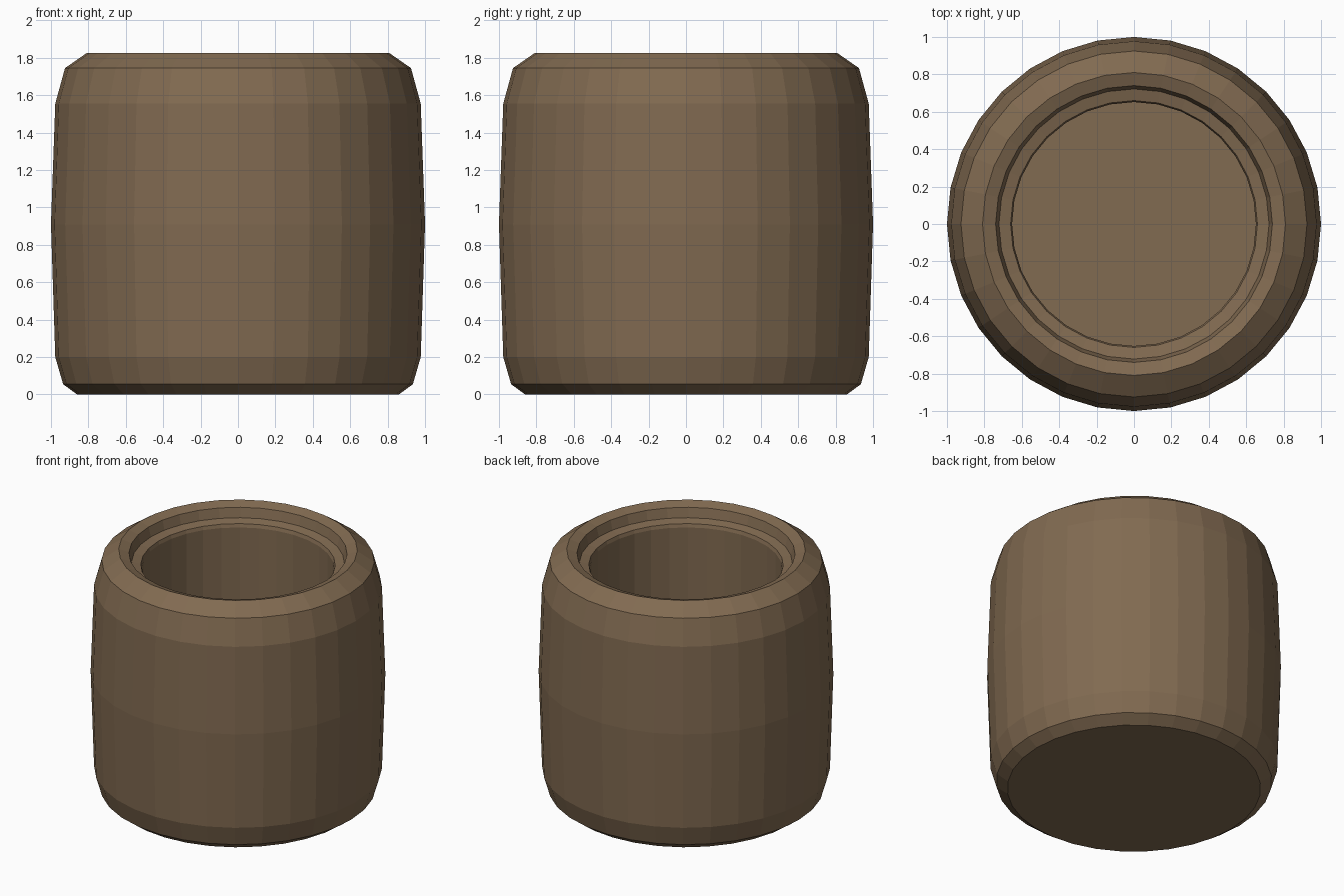
import bpy, bmesh
from math import cos, sin, tau

if "Cube" in bpy.data.objects:
    bpy.data.objects.remove(bpy.data.objects["Cube"])

SIDES = 32

# Profile (radius, height): base, bulging outer wall, rim, lid seat, inner wall, floor
PROFILE = [
    (0.86, 0.0), (0.935, 0.055), (0.977, 0.2), (1.0, 0.91), (0.977, 1.555),
    (0.925, 1.745), (0.81, 1.825), (0.74, 1.80), (0.722, 1.73),
    (0.66, 1.715), (0.652, 1.69), (0.652, 0.17),
]


def lathe(name, profile, sides, material):
    bm = bmesh.new()
    rings = [[bm.verts.new((r * cos(tau * i / sides), r * sin(tau * i / sides), z))
              for i in range(sides)] for r, z in profile]
    for a, b in zip(rings, rings[1:]):
        for i in range(sides):
            j = (i + 1) % sides
            bm.faces.new((a[i], a[j], b[j], b[i]))
    # Underside and inner floor
    bm.faces.new(rings[0][::-1])
    bm.faces.new(rings[-1])
    bmesh.ops.recalc_face_normals(bm, faces=bm.faces)
    mesh = bpy.data.meshes.new(name)
    bm.to_mesh(mesh)
    bm.free()
    mesh.materials.append(material)
    obj = bpy.data.objects.new(name, mesh)
    bpy.context.collection.objects.link(obj)
    return obj


# Brown clay colour
clay = bpy.data.materials.new("brown_clay")
clay.diffuse_color = (0.22, 0.145, 0.082, 1)
clay.use_nodes = True
clay.node_tree.nodes["Principled BSDF"].inputs["Base Color"].default_value = clay.diffuse_color

# Hollow barrel-shaped pot
lathe("pot", PROFILE, SIDES, clay)
